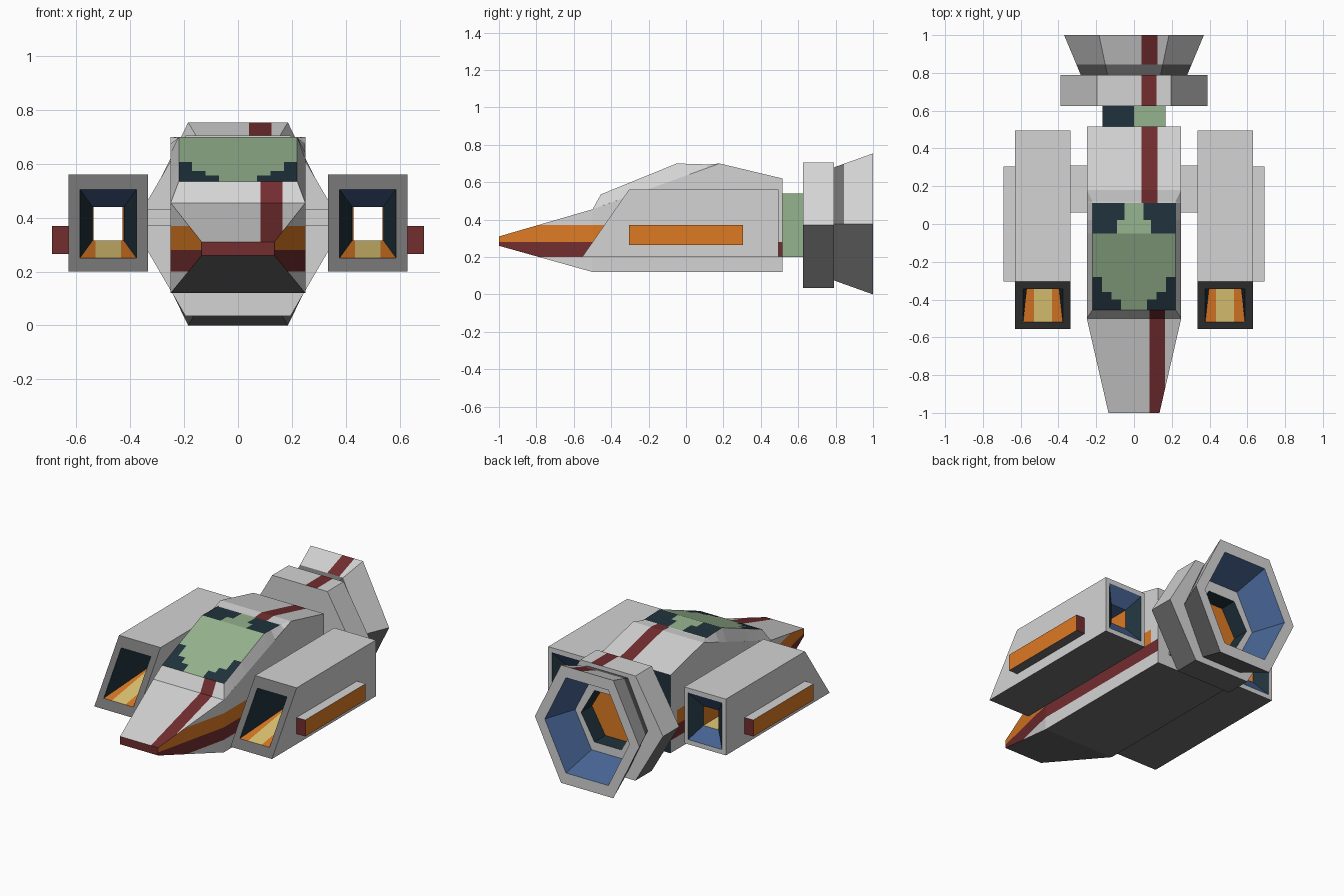
import bpy, bmesh, math
from mathutils import Vector

if "Cube" in bpy.data.objects:
    bpy.data.objects.remove(bpy.data.objects["Cube"])

COLOURS = [
    ("hull_grey", (212, 212, 212)), ("dark_red", (114, 45, 47)),
    ("orange", (221, 122, 36)), ("glass_green", (150, 179, 142)),
    ("dark_navy", (32, 50, 60)), ("steel_blue", (72, 102, 150)),
    ("tan", (226, 200, 117)), ("dark_grey", (110, 110, 110)),
]
GREY, RED, ORANGE, GREEN, NAVY, BLUE, TAN, DARK = range(8)


def linear(v):
    v /= 255
    return v / 12.92 if v <= 0.04045 else ((v + 0.055) / 1.055) ** 2.4


MATS = []
for name, rgb in COLOURS:
    m = bpy.data.materials.new(name)
    m.diffuse_color = (*[linear(v) for v in rgb], 1)
    m.use_nodes = True
    m.node_tree.nodes["Principled BSDF"].inputs["Base Color"].default_value = m.diffuse_color
    MATS.append(m)


def loft(name, rings, rule, cuts=(), caps=True, loop=False, mirror=False):
    """Skin rings of points, cut along axis planes, colour by rule(centre, normal, segment)."""
    bm = bmesh.new()
    vs = [[bm.verts.new(p) for p in r] for r in rings]
    n, k = len(vs[0]), len(vs)
    for s in range(k if loop else k - 1):
        a, b = vs[s], vs[(s + 1) % k]
        for i in range(n):
            j = (i + 1) % n
            bm.faces.new((a[i], a[j], b[j], b[i])).material_index = s
    if caps and not loop:
        bm.faces.new(vs[0]).material_index = k
        bm.faces.new(vs[-1]).material_index = k + 1
    bmesh.ops.remove_doubles(bm, verts=bm.verts[:], dist=1e-5)
    bmesh.ops.recalc_face_normals(bm, faces=bm.faces[:])
    for axis, value in cuts:
        no = Vector((axis == "x", axis == "y", axis == "z"))
        bmesh.ops.bisect_plane(bm, geom=bm.verts[:] + bm.edges[:] + bm.faces[:],
                               dist=1e-5, plane_co=no * value, plane_no=no)
    bm.normal_update()
    for f in bm.faces:
        f.material_index = rule(f.calc_center_median(), f.normal, f.material_index)
    me = bpy.data.meshes.new(name)
    bm.to_mesh(me)
    bm.free()
    for m in MATS:
        me.materials.append(m)
    ob = bpy.data.objects.new(name, me)
    bpy.context.collection.objects.link(ob)
    if mirror:
        ob.modifiers.new("mirror", "MIRROR")
    return ob


def rect(x0, x1, z0, z1, y0, y1=None):
    """Rectangle facing y; bottom edge at y0, top edge at y1."""
    y1 = y0 if y1 is None else y1
    return [(x0, y0, z0), (x1, y0, z0), (x1, y1, z1), (x0, y1, z1)]


def hexagon(r, h, y, cz):
    pts = [(math.cos(math.pi * i / 3), math.sin(math.pi * i / 3)) for i in range(6)]
    return [(r * c, y, cz + h * s / math.sin(math.pi / 3)) for c, s in pts]


# Fuselage with tapered nose, side bands, top stripe and dark belly
def body_rule(c, n, s):
    if n.y < -0.9:
        return RED
    if n.y > 0.9:
        return NAVY if c.x < 0 else GREY
    if abs(n.x) > 0.5:
        if 0.2 < c.z < 0.28:
            return RED
        return ORANGE if 0.28 < c.z < 0.37 and c.y < 0.45 else GREY
    if n.z < -0.3:
        return DARK
    if c.y < -0.5 and 0.083 < c.x < 0.165 or c.y > 0.18 and 0.04 < c.x < 0.125:
        return RED
    return GREY


loft("fuselage", [rect(-w, w, a, b, y) for w, a, b, y in (
    (0.135, 0.26, 0.31, -1), (0.25, 0.12, 0.455, -0.5),
    (0.25, 0.12, 0.70, 0.18), (0.25, 0.12, 0.62, 0.515))], body_rule,
    [("z", 0.2), ("z", 0.28), ("z", 0.37), ("y", 0.45), ("x", 0),
     ("x", 0.04), ("x", 0.083), ("x", 0.125), ("x", 0.165)])


# Canopy with stepped glass pattern
def canopy_rule(c, n, s):
    ax = abs(c.x)
    if n.z > 0.3 and ax < 0.22 and -0.455 < c.y < 0.11:
        steps = ((0.07, -0.40), (0.12, -0.36), (0.17, -0.28))
        back = ((0.05, 0.02), (0.09, -0.05))
        dark = any(ax > x and c.y < y for x, y in steps) or any(ax > x and c.y > y for x, y in back)
        return NAVY if dark else GREEN
    if n.z > 0.3 and (c.y < -0.455 and 0.083 < c.x < 0.165 or c.y > 0.11 and 0.04 < c.x < 0.125):
        return RED
    return GREY


stations = [(0.25, -0.5, 0.455, -0.5, 0.455), (0.22, -0.47, 0.466, -0.455, 0.535),
            (0.22, -0.05, 0.617, -0.05, 0.70), (0.22, 0.12, 0.678, 0.12, 0.695),
            (0.25, 0.18, 0.70, 0.18, 0.70)]
loft("canopy", [[(-0.25, yb, zb), (0.25, yb, zb), (w, yt, zt), (-w, yt, zt)]
                for w, yb, zb, yt, zt in stations], canopy_rule,
     [("x", s * v) for v in (0.05, 0.07, 0.09, 0.12, 0.17) for s in (-1, 1)]
     + [("x", v) for v in (0.04, 0.083, 0.125, 0.165)]
     + [("y", v) for v in (-0.40, -0.36, -0.28, 0.02, 0.11)], caps=False)

# Side pods with an open duct
CX = 0.482


def pod_ring(w, z0, z1, y0, y1=None):
    return rect(CX - w, CX + w, z0, z1, y0, y1)


def pod_rule(c, n, s):
    floor = abs(n.z) > 0.5 and c.z < 0.37
    if s == 1:      # intake
        if floor:
            return TAN if abs(c.x - CX) < 0.048 else ORANGE
        return BLUE if abs(n.z) > 0.5 else NAVY
    if s == 2:      # throat
        return TAN if floor else BLUE if abs(n.z) > 0.5 else ORANGE
    if s == 3:      # exhaust
        return BLUE if abs(n.z) > 0.3 else NAVY
    return DARK if s == 0 or n.z < -0.5 else GREY


loft("side_pod", [pod_ring(0.147, 0.2, 0.56, -0.555, -0.305),
                  pod_ring(0.105, 0.25, 0.505, -0.52, -0.343),
                  pod_ring(0.058, 0.315, 0.44, -0.1),
                  pod_ring(0.054, 0.315, 0.44, 0.435),
                  pod_ring(0.12, 0.23, 0.53, 0.495),
                  pod_ring(0.147, 0.2, 0.56, 0.495)], pod_rule,
     [("x", CX - 0.048), ("x", CX + 0.048)], loop=True, mirror=True)

# Outer pod bars and pod struts
loft("pod_bar", [rect(0.625, 0.69, 0.265, 0.37, y) for y in (-0.305, 0.305)],
     lambda c, n, s: RED if abs(n.y) > 0.5 else ORANGE if n.x > 0.5
     else DARK if n.z < -0.5 else GREY, mirror=True)
loft("pod_strut", [rect(0.245, 0.34, 0.37, 0.43, y) for y in (0.06, 0.31)],
     lambda c, n, s: GREY, mirror=True)

# Engine neck
loft("engine_neck", [rect(-0.168, 0.168, 0.2, 0.54, y) for y in (0.51, 0.63)],
     lambda c, n, s: NAVY if c.x < 0 else GREEN, [("x", 0)])


# Engine ring with recessed burner
def ring_rule(c, n, s):
    if s == 2:
        return NAVY
    if s == 5:
        return ORANGE
    if s == 0 and n.z < -0.1:
        return DARK
    return RED if s == 0 and n.z > 0.9 and 0.04 < c.x < 0.12 else GREY


loft("engine_ring", [hexagon(0.39, 0.335, 0.625, 0.37), hexagon(0.39, 0.335, 0.79, 0.37),
                     hexagon(0.19, 0.165, 0.79, 0.37), hexagon(0.19, 0.165, 0.68, 0.37)],
     ring_rule, [("x", 0.04), ("x", 0.12)])


# Flared nozzle with dark collar and dark underside
def nozzle_rule(c, n, s):
    if s == 2:
        return BLUE
    if s == 0:
        if n.z < -0.1 or c.y < 0.845:
            return DARK
        return RED if n.z > 0.8 and 0.04 < c.x < 0.125 else GREY
    return GREY


loft("nozzle", [hexagon(0.28, 0.30, 0.785, 0.377), hexagon(0.37, 0.377, 1.0, 0.377),
                hexagon(0.30, 0.305, 1.0, 0.377), hexagon(0.23, 0.225, 0.785, 0.377)],
     nozzle_rule, [("x", 0.04), ("x", 0.125), ("y", 0.845)], loop=True)
